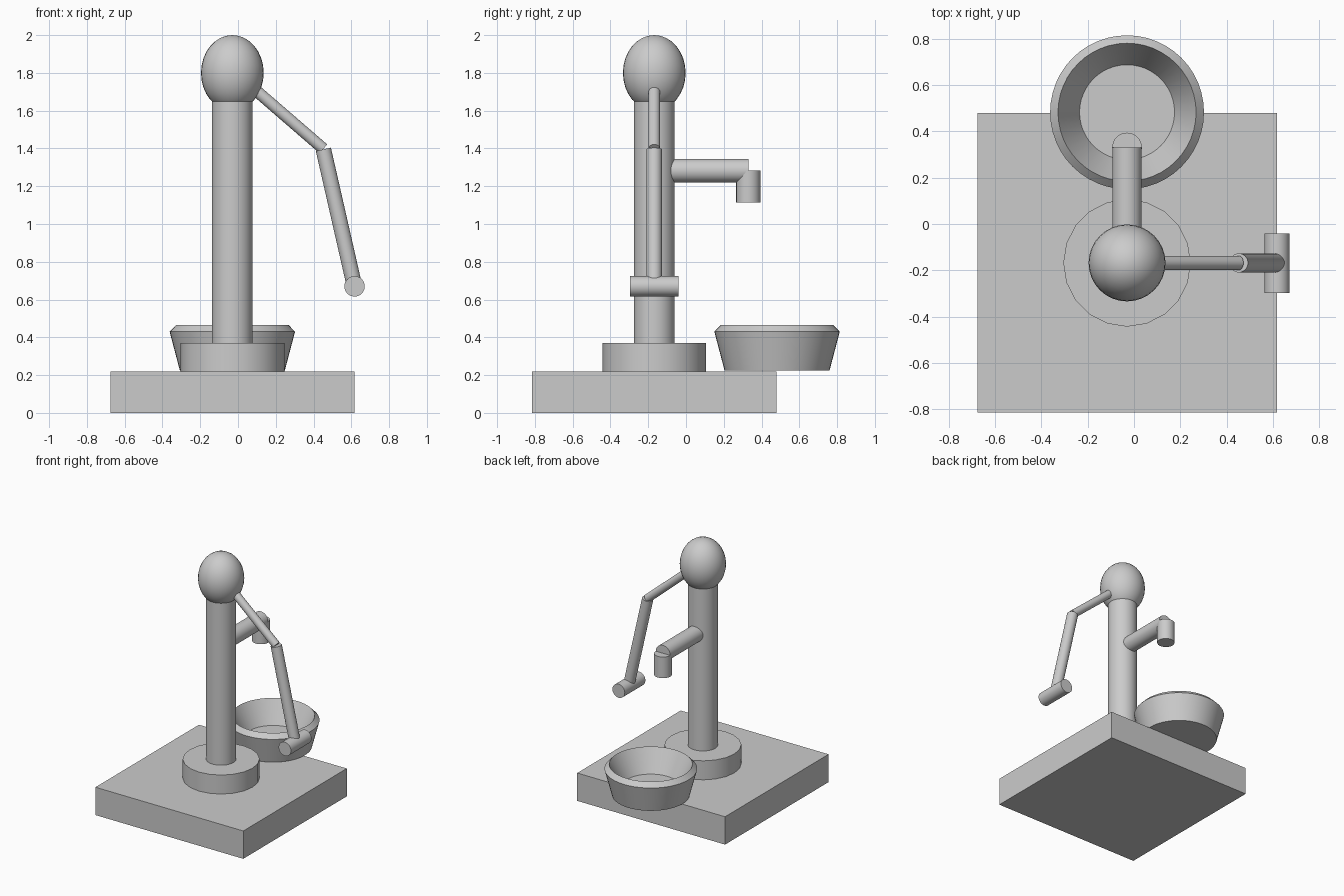
import bpy, bmesh, math
from mathutils import Vector

if "Cube" in bpy.data.objects:
    bpy.data.objects.remove(bpy.data.objects["Cube"])

grey = bpy.data.materials.new("plain grey")
grey.diffuse_color = (0.6, 0.6, 0.6, 1)
grey.use_nodes = True
grey.node_tree.nodes["Principled BSDF"].inputs["Base Color"].default_value = grey.diffuse_color

CX, CY = -0.03, -0.168      # pump axis
BOWL_Y = 0.482


def finish(name, smooth=True):
    ob = bpy.context.object
    ob.name = name
    ob.data.materials.append(grey)
    if smooth:
        bpy.ops.object.shade_smooth_by_angle(angle=math.radians(35))
    return ob


def rod(name, start, end, radius, sides=32):
    """Capped cylinder between two points."""
    a, b = Vector(start), Vector(end)
    d = b - a
    bpy.ops.mesh.primitive_cylinder_add(
        vertices=sides, radius=radius, depth=d.length, location=(a + b) / 2,
        rotation=d.to_track_quat('Z', 'Y').to_euler())
    return finish(name)


def lathe(name, profile, center, sides=48):
    """Closed solid from (radius, z) rings, capped at both ends."""
    bm = bmesh.new()
    rings = []
    for r, z in profile:
        rings.append([bm.verts.new((r * math.cos(2 * math.pi * i / sides),
                                    r * math.sin(2 * math.pi * i / sides), z))
                      for i in range(sides)])
    for lo, hi in zip(rings, rings[1:]):
        for i in range(sides):
            j = (i + 1) % sides
            bm.faces.new((lo[i], lo[j], hi[j], hi[i]))
    bm.faces.new(rings[0][::-1])
    bm.faces.new(rings[-1])
    mesh = bpy.data.meshes.new(name)
    bm.to_mesh(mesh)
    bm.free()
    ob = bpy.data.objects.new(name, mesh)
    ob.location = center
    bpy.context.collection.objects.link(ob)
    bpy.ops.object.select_all(action='DESELECT')
    ob.select_set(True)
    bpy.context.view_layer.objects.active = ob
    return finish(name)


# Square base slab
bpy.ops.mesh.primitive_cube_add(size=1, location=(CX, -0.168, 0.11))
bpy.context.object.scale = (1.292, 1.292, 0.22)
finish("base_slab", smooth=False)

# Flange, column and egg-shaped cap
rod("flange", (CX, CY, 0.22), (CX, CY, 0.37), 0.275, 20)
rod("column", (CX, CY, 0.37), (CX, CY, 1.72), 0.108)
bpy.ops.mesh.primitive_uv_sphere_add(segments=32, ring_count=16, radius=1,
                                     location=(CX, CY, 1.8))
bpy.context.object.scale = (0.166, 0.166, 0.2)
finish("cap")

# Spout with downturned nozzle
rod("spout", (CX, CY, 1.282), (CX, 0.33, 1.282), 0.063)
rod("nozzle", (CX, 0.33, 1.115), (CX, 0.33, 1.282), 0.064)

# Pump lever: upper arm, lower arm, cross grip
rod("lever_upper", (CX, CY, 1.815), (0.452, CY, 1.398), 0.031)
rod("lever_lower", (0.452, CY, 1.395), (0.617, CY, 0.67), 0.041)
rod("lever_grip", (0.617, -0.297, 0.67), (0.617, -0.04, 0.67), 0.054)

# Bowl: tapered outside, bevelled rim, sloped inside, flat floor
lathe("bowl", [(0.278, 0.225), (0.332, 0.43), (0.298, 0.465), (0.205, 0.29)],
      (CX, BOWL_Y, 0))
